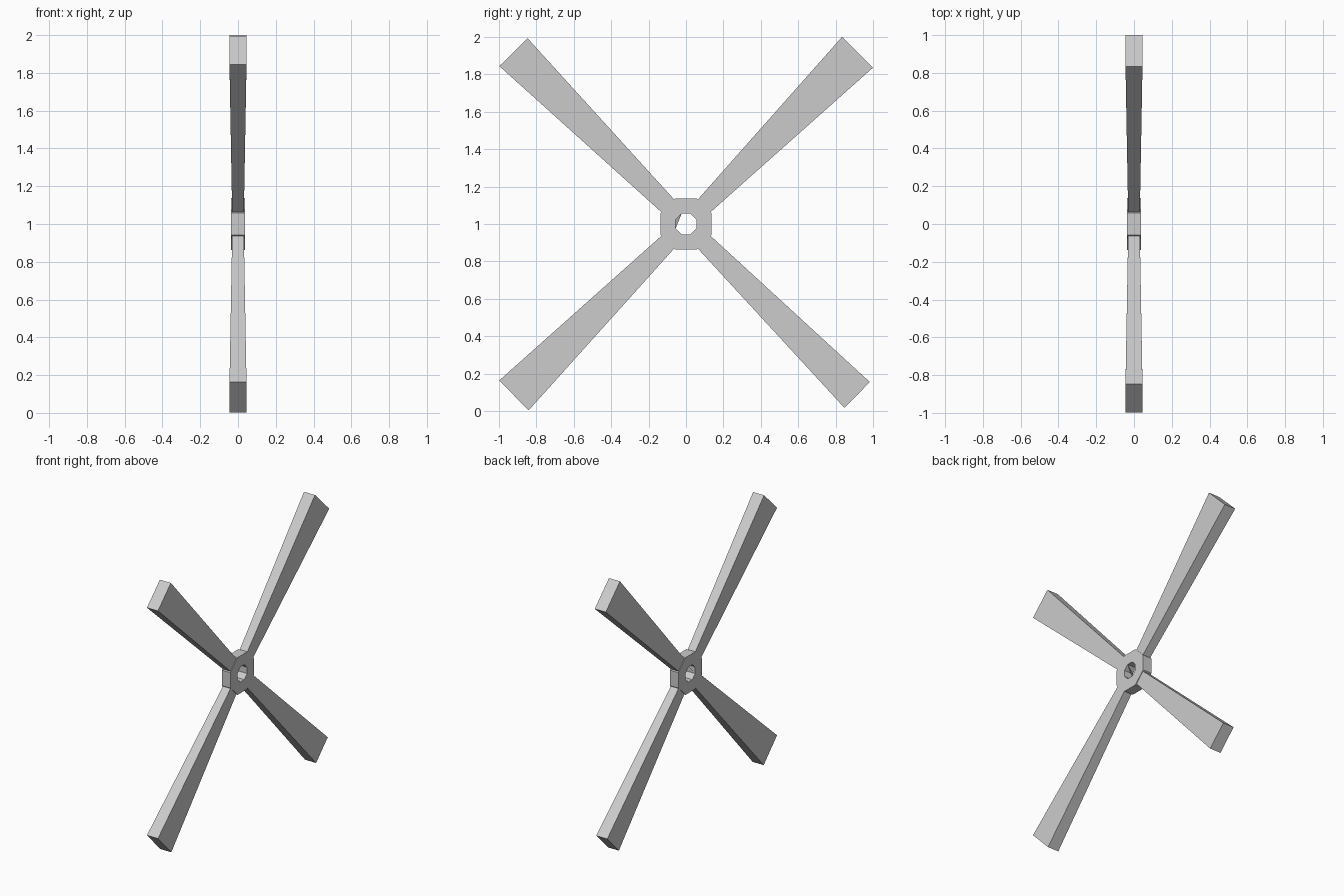
import bpy
from math import cos, sin, pi, radians

if "Cube" in bpy.data.objects:
    bpy.data.objects.remove(bpy.data.objects["Cube"])

HUB_Z = 1.0


def make_object(name, verts, faces):
    mesh = bpy.data.meshes.new(name)
    mesh.from_pydata(verts, [], faces)
    mesh.update()
    obj = bpy.data.objects.new(name, mesh)
    bpy.context.collection.objects.link(obj)
    return obj


def octagon(radius, x):
    return [(x, radius * cos(pi / 8 + i * pi / 4), HUB_Z + radius * sin(pi / 8 + i * pi / 4))
            for i in range(8)]


# Hub: octagonal ring around the x axis
T = 0.036
hub_verts = octagon(0.149, T) + octagon(0.06, T) + octagon(0.149, -T) + octagon(0.06, -T)
hub_faces = []
for i in range(8):
    j = (i + 1) % 8
    hub_faces += [(i, j, 8 + j, 8 + i),                # +x ring
                  (16 + j, 16 + i, 24 + i, 24 + j),    # -x ring
                  (j, i, 16 + i, 16 + j),              # outer wall
                  (8 + i, 8 + j, 24 + j, 24 + i)]      # bore wall
# Sliver facet crossing one corner of the bore
hub_faces.append((8 + 2, 24 + 3, 24 + 4))
make_object("hub", hub_verts, hub_faces)


# Blades: tapered square-ended bars; (angle, right tip corner, left tip corner) in y, z
ROOT, ROOT_W, ROOT_T, TIP_T = 0.136, 0.048, 0.031, 0.045
BLADES = {
    "blade_upper_right": (45, (1.0, 1.836), (0.834, 2.0)),
    "blade_upper_left": (135, (-0.847, 1.993), (-0.998, 1.844)),
    "blade_lower_left": (225, (-0.998, 0.164), (-0.842, 0.003)),
    "blade_lower_right": (315, (0.847, 0.017), (0.983, 0.155)),
}
for name, (deg, tip_a, tip_b) in BLADES.items():
    c, s = cos(radians(deg)), sin(radians(deg))
    root_a = (ROOT * c + ROOT_W * s, HUB_Z + ROOT * s - ROOT_W * c)
    root_b = (ROOT * c - ROOT_W * s, HUB_Z + ROOT * s + ROOT_W * c)
    outline = [(root_a, ROOT_T), (tip_a, TIP_T), (tip_b, TIP_T), (root_b, ROOT_T)]
    verts = [(side * t, *p) for side in (1, -1) for p, t in outline]
    faces = [(0, 1, 2, 3), (7, 6, 5, 4)]
    faces += [(i, i + 4, (i + 1) % 4 + 4, (i + 1) % 4) for i in range(4)]
    make_object(name, verts, faces)
